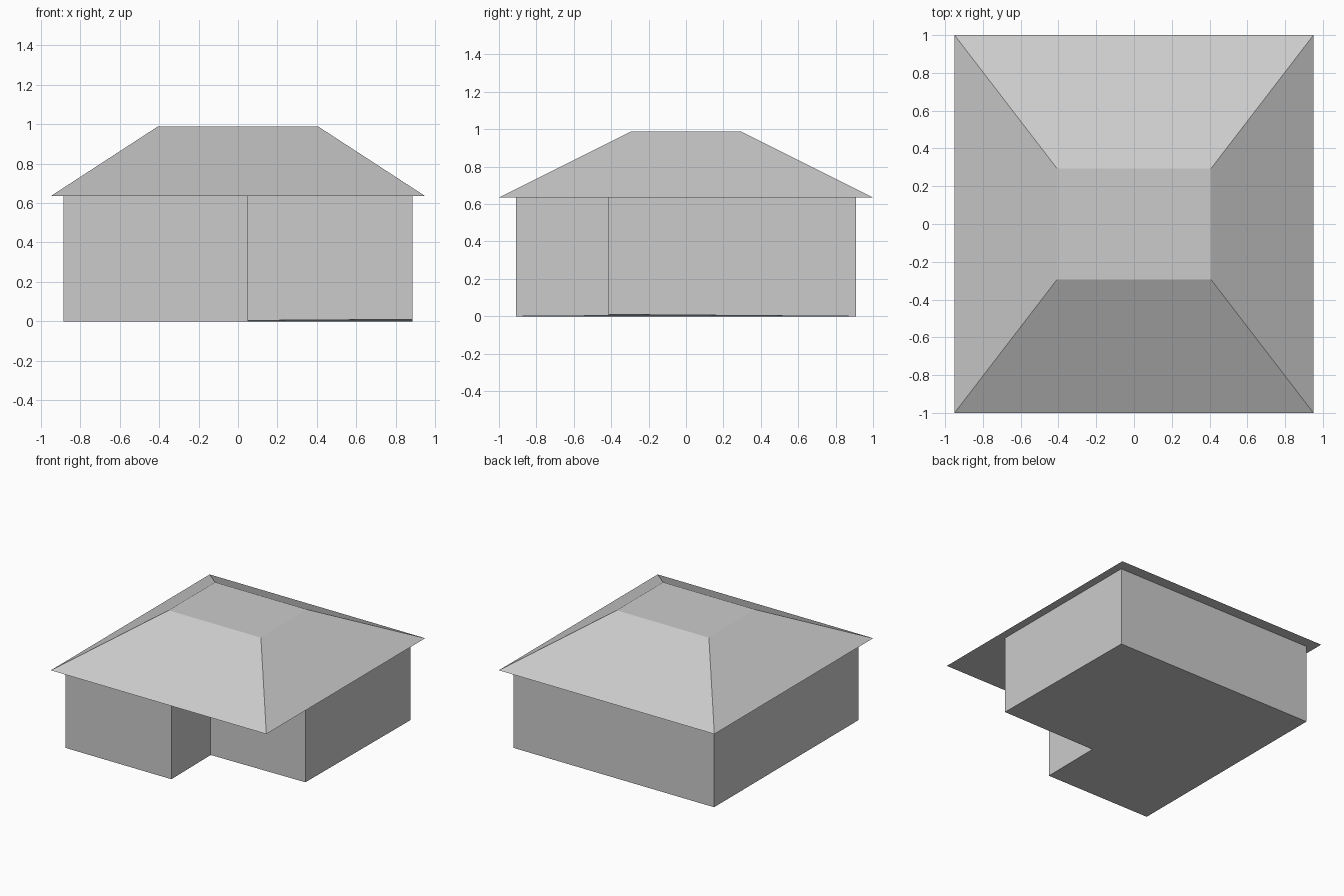
import bpy, bmesh

if "Cube" in bpy.data.objects:
    bpy.data.objects.remove(bpy.data.objects["Cube"])


def prism(name, bottom, top):
    """Closed solid between two matching outlines, listed counter-clockwise."""
    bm = bmesh.new()
    lo = [bm.verts.new(p) for p in bottom]
    hi = [bm.verts.new(p) for p in top]
    bm.faces.new(lo[::-1])
    bm.faces.new(hi)
    n = len(lo)
    for i in range(n):
        j = (i + 1) % n
        bm.faces.new((lo[i], lo[j], hi[j], hi[i]))
    bmesh.ops.recalc_face_normals(bm, faces=bm.faces)
    mesh = bpy.data.meshes.new(name)
    bm.to_mesh(mesh)
    bm.free()
    obj = bpy.data.objects.new(name, mesh)
    bpy.context.collection.objects.link(obj)
    return obj


def rectangle(x, y, z):
    return [(-x, -y, z), (x, -y, z), (x, y, z), (-x, y, z)]


EAVES, TOP = 0.635, 0.988

# L-shaped walls, notched at the front right; third value is the base height
plan = [(-0.885, -0.91, 0), (0.05, -0.91, 0), (0.05, -0.415, 0.004),
        (0.885, -0.415, 0.01), (0.885, 0.91, 0), (-0.885, 0.91, 0)]
prism("walls", plan, [(x, y, EAVES) for x, y, _ in plan])

# Hipped roof with a flat top, overhanging the walls and the notch
prism("roof", rectangle(0.95, 1.0, EAVES), rectangle(0.407, 0.293, TOP))
